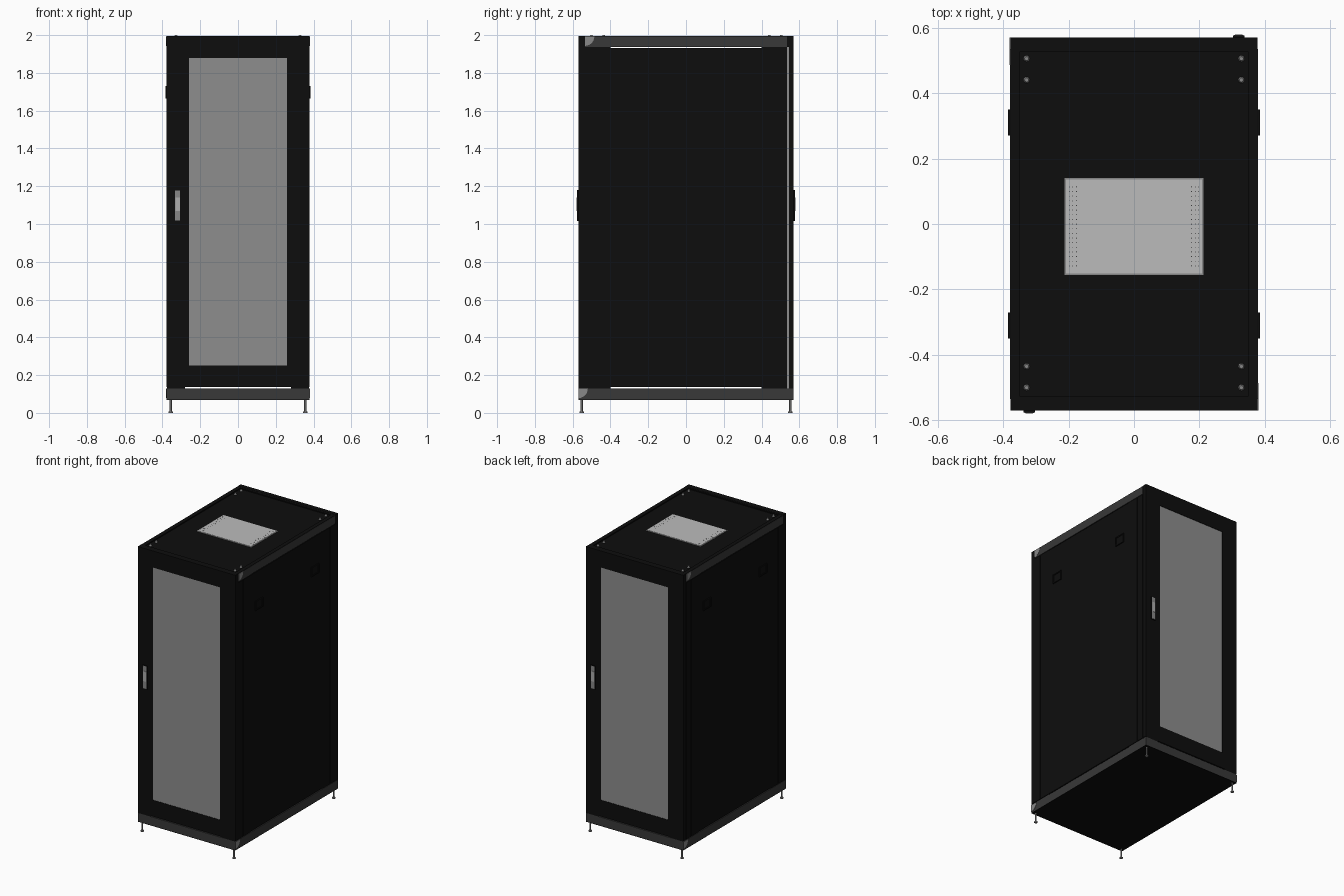
import bpy, bmesh, math

if "Cube" in bpy.data.objects:
    bpy.data.objects.remove(bpy.data.objects["Cube"], do_unlink=True)


def material(name, value):
    m = bpy.data.materials.new(name)
    m.use_nodes = True
    colour = (value, value, value, 1)
    m.diffuse_color = colour
    m.node_tree.nodes["Principled BSDF"].inputs["Base Color"].default_value = colour
    return m


BLACK = material("black_paint", 0.004)
CHARCOAL = material("charcoal_trim", 0.04)
GLASS = material("grey_window", 0.27)
VENT = material("light_grey_mesh", 0.5)
STEEL = material("steel", 0.25)
SILVER = material("silver", 0.42)


def finish(name, bm, mat):
    bmesh.ops.recalc_face_normals(bm, faces=bm.faces[:])
    mesh = bpy.data.meshes.new(name)
    bm.to_mesh(mesh)
    bm.free()
    mesh.materials.append(mat)
    obj = bpy.data.objects.new(name, mesh)
    bpy.context.collection.objects.link(obj)
    return obj


def box(name, mat, x, y, z, turn=1):
    """Box from min/max pairs; turn = -1 spins it half a turn about z."""
    bm = bmesh.new()
    bmesh.ops.create_cube(bm, size=1)
    for v in bm.verts:
        p = [(lo + hi) / 2 + c * (hi - lo) for c, (lo, hi) in zip(v.co, (x, y, z))]
        v.co = (p[0] * turn, p[1] * turn, p[2])
    return finish(name, bm, mat)


def cylinder(name, mat, x, y, z, r, top=None, sides=16):
    bm = bmesh.new()
    bmesh.ops.create_cone(bm, cap_ends=True, segments=sides, radius1=r,
                          radius2=r if top is None else top, depth=z[1] - z[0])
    bmesh.ops.translate(bm, verts=bm.verts[:], vec=(x, y, sum(z) / 2))
    obj = finish(name, bm, mat)
    for p in obj.data.polygons:
        p.use_smooth = len(p.vertices) == 4
    return obj


def side_plate(name, mat, points, x, turn):
    """Extrude a (y, z) outline between two x values."""
    bm = bmesh.new()
    face = bm.faces.new([bm.verts.new((x[0] * turn, y * turn, z)) for y, z in points])
    out = bmesh.ops.extrude_face_region(bm, geom=[face])["geom"]
    for v in out:
        if isinstance(v, bmesh.types.BMVert):
            v.co.x = x[1] * turn
    return finish(name, bm, mat)


W, D, BODY = 0.378, 0.57, 0.537

# Plinth, main body and roof, with narrow ventilation gaps between them
box("plinth", CHARCOAL, (-W, W), (-D, D), (0.072, 0.13))
box("floor_plate", BLACK, (-W, W), (-D, D), (0.068, 0.072))
box("body", BLACK, (-0.375, 0.375), (-BODY, BODY), (0.136, 1.932))
box("roof", BLACK, (-0.375, 0.375), (-0.545, 0.545), (1.937, 1.988))
for sx in (-1, 1):
    for sy in (-1, 1):
        xs = sorted((sx * 0.28, sx * 0.375))
        ys = sorted((sy * 0.4, sy * BODY))
        box("lower_corner_spacer", BLACK, xs, ys, (0.13, 0.137))
        box("upper_corner_spacer", BLACK, xs, ys, (1.931, 1.938))

# Roof rim around the slightly sunken top
for t in (-1, 1):
    box("roof_side_rim", BLACK, (0.35, W), (-0.545, 0.545), (1.988, 1.995), t)
    box("roof_end_rim", BLACK, (-0.35, 0.35), (-0.545, -0.525), (1.988, 1.995), t)

# Perforated roof vent
box("vent_frame", STEEL, (-0.212, 0.212), (-0.156, 0.141), (1.986, 1.990))
box("vent_mesh", VENT, (-0.207, 0.207), (-0.151, 0.136), (1.987, 1.992))
for side in (-1, 1):
    for col in range(3):
        for row in range(18):
            x = side * (0.176 + col * 0.011)
            y = -0.128 + row * 0.0142
            cylinder("vent_hole", BLACK, x, y, (1.991, 1.9925), 0.0014, sides=6)

# Roof bolts and levelling feet
for sx in (-1, 1):
    for y in (0.505, 0.44, -0.435, -0.5):
        cylinder("roof_bolt", STEEL, sx * 0.328, y, (1.987, 2.0), 0.01, 0.006)
    for sy in (-1, 1):
        x, y = sx * 0.356, sy * 0.552
        cylinder("foot_pad", STEEL, x, y, (0, 0.007), 0.011)
        cylinder("foot_rod", STEEL, x, y, (0.007, 0.07), 0.0055)

# Each end and side repeats after half a turn
for t in (1, -1):
    end = "front" if t == 1 else "rear"
    flank = "left" if t == 1 else "right"
    inner = -0.535 if t == 1 else -0.542

    # Door frame, window pane and hinge strip
    door = (-D, inner)
    for xs in ((-W, -0.26), (0.26, W)):
        box(end + "_door_stile", BLACK, xs, door, (0.136, 1.996), t)
    box(end + "_door_top_rail", BLACK, (-0.26, 0.26), door, (1.88, 1.996), t)
    box(end + "_door_bottom_rail", BLACK, (-0.26, 0.26), door, (0.136, 0.25), t)
    box(end + "_window", GLASS, (-0.26, 0.26), (-0.567, inner), (0.25, 1.88), t)
    for xs in ((-0.375, -0.28), (0.28, 0.375)):
        box(end + "_door_foot", BLACK, xs, door, (0.13, 0.136), t)

    # Door handle
    box(end + "_handle_base", BLACK, (-0.337, -0.303), (-0.576, -0.568), (1.015, 1.18), t)
    box(end + "_handle_plate", STEEL, (-0.334, -0.306), (-0.5775, -0.576), (1.018, 1.177), t)
    box(end + "_handle_grip", SILVER, (-0.332, -0.308), (-0.579, -0.577), (1.07, 1.14), t)

    # Side panel and top trim band
    box(flank + "_side_panel", BLACK, (0.374, W), (-0.48, 0.48), (0.136, 1.932), t)
    box(flank + "_front_edge_panel", BLACK, (0.374, W), (-BODY, -0.484), (0.136, 1.932), t)
    box(flank + "_rear_edge_panel", BLACK, (0.374, W), (0.484, BODY), (0.136, 1.932), t)
    box(flank + "_top_band", CHARCOAL, (0.374, 0.379), (-0.535, 0.535), (1.937, 1.993), t)

    # Rounded silver corner plates
    for y0, z0 in ((-0.535, 1.939), (-D, 0.074)):
        arc = [(y0 + 0.05 * math.cos(a), z0 + 0.054 - 0.05 * math.sin(a))
               for a in [i * math.pi / 12 for i in range(7)]]
        side_plate(flank + "_corner_plate", STEEL, [(y0, z0 + 0.054)] + arc, (0.377, 0.3805), t)

    # Square latches standing proud of the side panel
    for y in (-0.31, 0.31):
        for dy in (-0.036, 0.036):
            box(flank + "_latch_upright", BLACK, (0.376, 0.385),
                (y + dy - 0.004, y + dy + 0.004), (1.665, 1.73), t)
        for z in (1.665, 1.722):
            box(flank + "_latch_bar", BLACK, (0.376, 0.385),
                (y - 0.032, y + 0.032), (z, z + 0.008), t)
        box(flank + "_latch_face", BLACK, (0.376, 0.381),
            (y - 0.032, y + 0.032), (1.673, 1.722), t)
